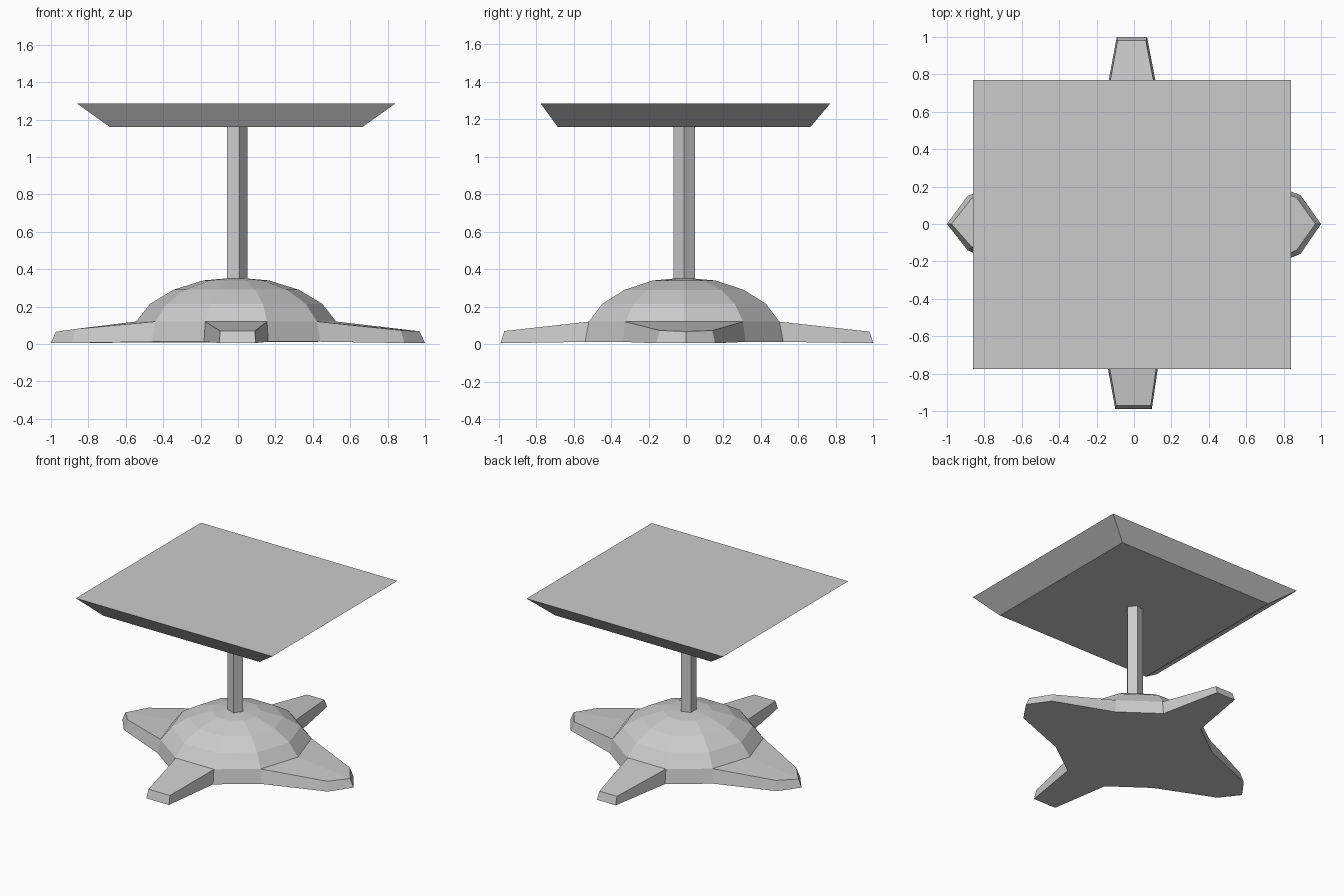
import bpy, bmesh
from math import cos, sin, tau

if "Cube" in bpy.data.objects:
    bpy.data.objects.remove(bpy.data.objects["Cube"])

CX = CY = -0.01


def ring(bm, n, r, z):
    return [bm.verts.new((CX + r * cos(tau * i / n), CY + r * sin(tau * i / n), z))
            for i in range(n)]


def bridge(bm, low, high):
    n = len(low)
    for i in range(n):
        j = (i + 1) % n
        bm.faces.new((low[i], low[j], high[j], high[i]))


def finish(bm, name):
    bmesh.ops.recalc_face_normals(bm, faces=bm.faces[:])
    me = bpy.data.meshes.new(name)
    bm.to_mesh(me)
    bm.free()
    ob = bpy.data.objects.new(name, me)
    bpy.context.collection.objects.link(ob)


# Ten-sided dome base with four feet drawn out of its lower band
bm = bmesh.new()
N = 10
floor = ring(bm, N, 0.556, 0.012)
rim = ring(bm, N, 0.535, 0.12)
prev = rim
for r, z in ((0.46, 0.215), (0.335, 0.29), (0.175, 0.34)):
    cur = ring(bm, N, r, z)
    bridge(bm, prev, cur)
    prev = cur
cap = bm.verts.new((CX, CY, 0.355))
for i in range(N):
    bm.faces.new((prev[i], prev[(i + 1) % N], cap))

# Feet: dome columns, then matching tip points (floor x, y, top x, y, z)
feet = [
    ((9, 0, 1), ((0.89, -0.16, 0.87, -0.14, 0.073), (1.0, 0, 0.97, 0, 0.068),
                 (0.89, 0.155, 0.87, 0.14, 0.073))),
    ((2, 3), ((0.07, 1.0, 0.063, 0.98, 0.067), (-0.092, 1.0, -0.088, 0.98, 0.067))),
    ((4, 5, 6), ((-0.89, 0.15, -0.87, 0.135, 0.078), (-1.0, 0, -0.975, 0, 0.065),
                 (-0.89, -0.14, -0.87, -0.12, 0.08))),
    ((7, 8), ((-0.1, -0.99, -0.095, -0.97, 0.07), (0.095, -0.99, 0.09, -0.97, 0.07))),
]
outline = []
for k, (cols, tips) in enumerate(feet):
    lo = [bm.verts.new((t[0], t[1], 0.005)) for t in tips]
    hi = [bm.verts.new(t[2:]) for t in tips]
    for a in range(len(cols) - 1):
        i, j = cols[a], cols[a + 1]
        bm.faces.new((rim[i], hi[a], hi[a + 1], rim[j]))
        bm.faces.new((lo[a], lo[a + 1], hi[a + 1], hi[a]))
    for e in (0, -1):
        c = cols[e]
        bm.faces.new((floor[c], lo[e], hi[e], rim[c]))
    # Plain dome wall up to the next foot
    c, d = cols[-1], feet[(k + 1) % 4][0][0]
    bm.faces.new((floor[c], floor[d], rim[d], rim[c]))
    outline += [floor[cols[0]]] + lo + [floor[c]]
bm.faces.new(outline[::-1])
bmesh.ops.delete(bm, geom=[v for v in bm.verts if not v.link_faces], context='VERTS')
finish(bm, "base")

# Five-sided post
bm = bmesh.new()
bottom, top = ring(bm, 5, 0.061, 0.34), ring(bm, 5, 0.061, 1.17)
bridge(bm, bottom, top)
bm.faces.new(bottom[::-1])
bm.faces.new(top)
finish(bm, "post")

# Table top with slanted undercut edges
bm = bmesh.new()
signs = ((-1, -1), (1, -1), (1, 1), (-1, 1))
under = [bm.verts.new((CX + 0.675 * a, CY + 0.675 * b, 1.16)) for a, b in signs]
upper = [bm.verts.new((CX + 0.85 * a, -0.003 + 0.773 * b, 1.285)) for a, b in signs]
bridge(bm, under, upper)
bm.faces.new(under[::-1])
bm.faces.new(upper)
finish(bm, "table_top")
